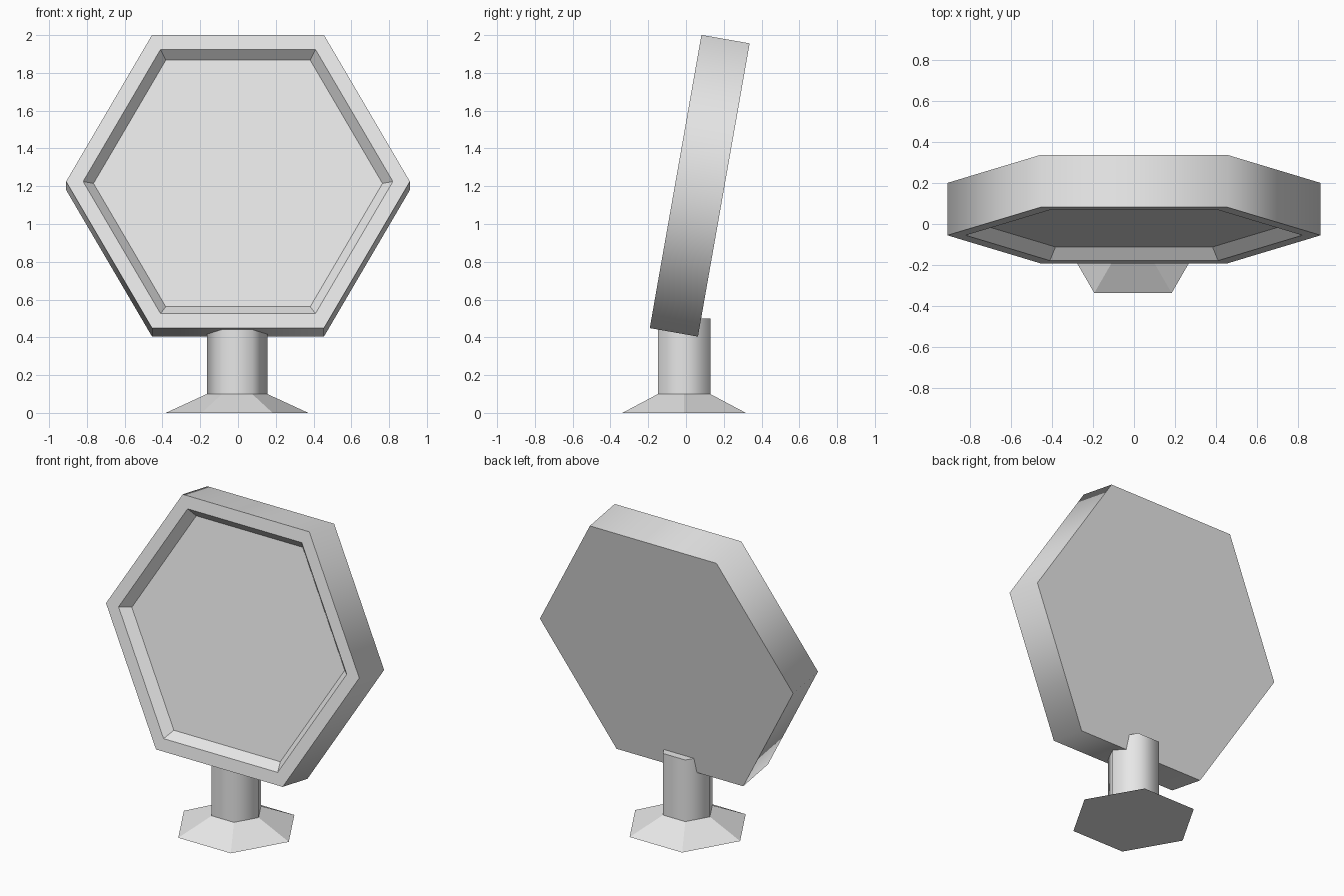
import bpy, bmesh
from math import cos, sin, pi, radians

cube = bpy.data.objects.get("Cube")
if cube:
    bpy.data.objects.remove(cube)

# One plain grey for the whole model
grey = bpy.data.materials.new("light_grey")
grey.use_nodes = True
colour = (0.8, 0.8, 0.8, 1)
grey.diffuse_color = colour
grey.node_tree.nodes["Principled BSDF"].inputs["Base Color"].default_value = colour


def hex_loft(name, rings, location, tilt=0, smooth_bands=()):
    """Closed six-sided loft through (radius, height) rings."""
    bm = bmesh.new()
    loops = [[bm.verts.new((r * cos(i * pi / 3), r * sin(i * pi / 3), h))
              for i in range(6)] for r, h in rings]
    bm.faces.new(loops[0][::-1])
    for band, (low, high) in enumerate(zip(loops, loops[1:])):
        for i in range(6):
            j = (i + 1) % 6
            face = bm.faces.new((low[i], low[j], high[j], high[i]))
            face.smooth = band in smooth_bands
    bm.faces.new(loops[-1])
    mesh = bpy.data.meshes.new(name)
    bm.to_mesh(mesh)
    bm.free()
    mesh.materials.append(grey)
    obj = bpy.data.objects.new(name, mesh)
    obj.location = location
    obj.rotation_euler.x = tilt
    bpy.context.collection.objects.link(obj)
    return obj


# Flared foot and the post standing on it
hex_loft("base", [(0.377, 0), (0.16, 0.1)], (-0.005, -0.01, 0))
hex_loft("post", [(0.16, 0.1), (0.16, 0.5)], (-0.005, -0.01, 0), smooth_bands={0})

# Leaning hexagonal panel: outer side, front rim, sloped recess wall, floor
hex_loft("display_panel",
         [(0.91, 0), (0.91, 0.259), (0.82, 0.259), (0.765, 0.2)],
         (0, 0.2, 1.18), radians(80), smooth_bands={0})
